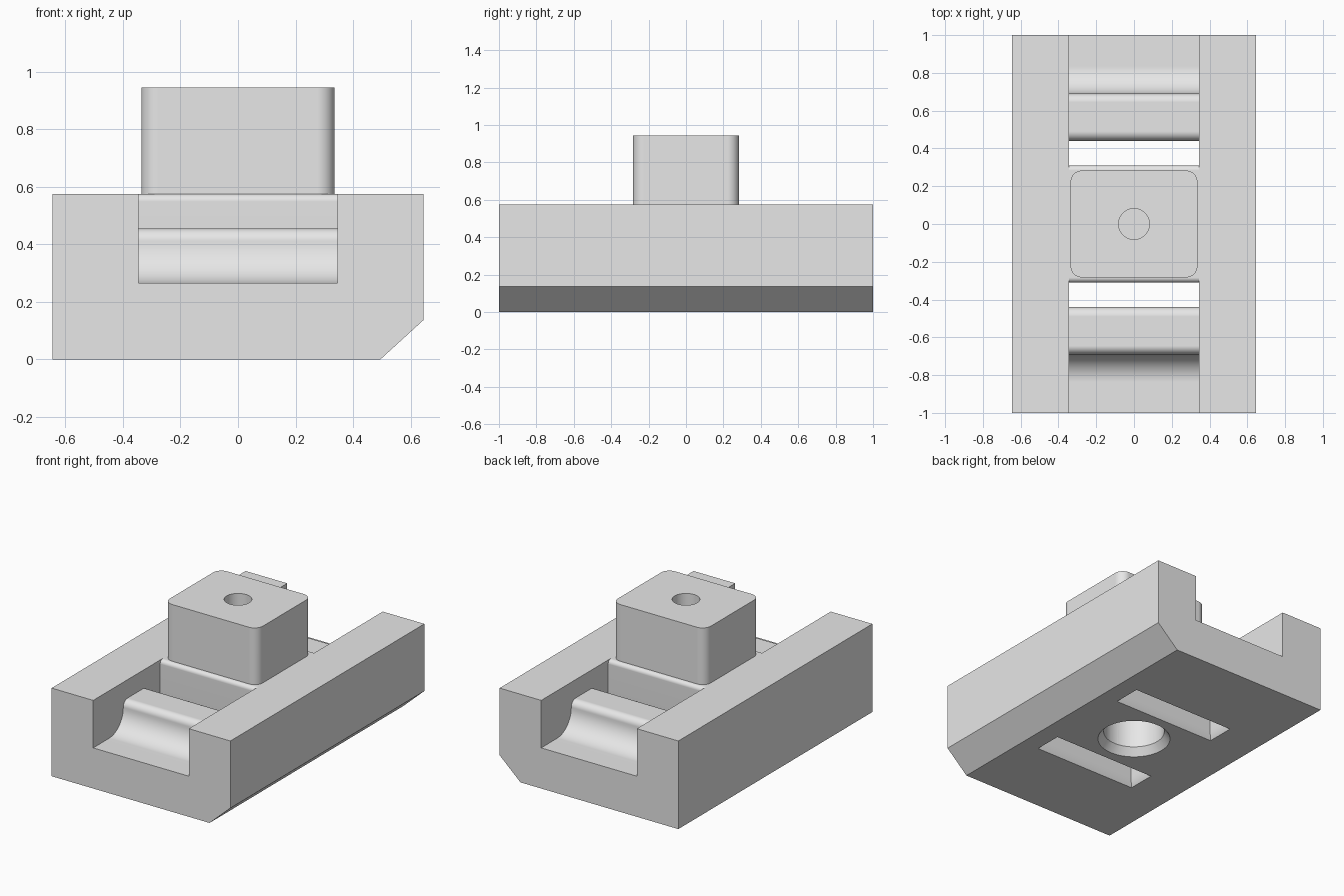
import bpy, bmesh, math
from mathutils import Vector

cube = bpy.data.objects.get("Cube")
if cube:
    bpy.data.objects.remove(cube, do_unlink=True)

grey = bpy.data.materials.new("plain_grey")
grey.use_nodes = True
grey.diffuse_color = (0.8, 0.8, 0.8, 1)
bsdf = next(n for n in grey.node_tree.nodes if n.type == 'BSDF_PRINCIPLED')
bsdf.inputs["Base Color"].default_value = (0.8, 0.8, 0.8, 1)


def loft(name, rings):
    """Closed solid through rings that have equal point counts."""
    bm = bmesh.new()
    loops = [[bm.verts.new(p) for p in ring] for ring in rings]
    n = len(loops[0])
    for a, b in zip(loops, loops[1:]):
        for i in range(n):
            bm.faces.new((a[i], a[(i + 1) % n], b[(i + 1) % n], b[i]))
    bm.faces.new(loops[0])
    bm.faces.new(loops[-1])
    bmesh.ops.recalc_face_normals(bm, faces=bm.faces)
    mesh = bpy.data.meshes.new(name)
    bm.to_mesh(mesh)
    bm.free()
    mesh.materials.append(grey)
    ob = bpy.data.objects.new(name, mesh)
    bpy.context.collection.objects.link(ob)
    return ob


def arc(cx, cy, r, start, end, steps=12):
    angles = [math.radians(start + (end - start) * i / steps) for i in range(steps + 1)]
    return [(cx + r * math.cos(a), cy + r * math.sin(a)) for a in angles]


def disc(r, z, steps=64):
    return [(x, y, z) for x, y in arc(0, 0, r, 0, 360, steps)[:-1]]


def rect(hx, hy, cy, z):
    return [(sx * hx, cy + sy * hy, z) for sx, sy in ((-1, -1), (1, -1), (1, 1), (-1, 1))]


def combine(target, tool, operation):
    """Apply a boolean and remove the tool."""
    mod = target.modifiers.new(operation.lower(), 'BOOLEAN')
    mod.operation = operation
    mod.solver = 'EXACT'
    mod.object = tool
    bpy.context.view_layer.objects.active = target
    bpy.ops.object.modifier_apply(modifier=mod.name)
    bpy.data.objects.remove(tool, do_unlink=True)


# Base block with one chamfered lower edge
W, H, CHANNEL = 0.645, 0.575, 0.345
section = [(-W, 0), (0.495, 0), (W, 0.137), (W, H), (-W, H)]
base = loft("base_with_post", [[(x, y, z) for x, z in section] for y in (-1, 1)])

# Channel ends: curved ramp, rounded ridge, slot and rounded centre edge
FLOOR, RIDGE = 0.265, 0.455
profile = [(-1.1, FLOOR)]
profile += arc(-0.835, FLOOR + 0.145, 0.145, -90, 0, 16)
profile += arc(-0.645, RIDGE - 0.045, 0.045, 180, 90)[1:]
profile += arc(-0.49, RIDGE - 0.05, 0.05, 90, 0)
profile += [(-0.44, -0.1), (-0.31, -0.1)]
profile += arc(-0.284, H - 0.026, 0.026, 180, 90)
profile += [(-0.284, 0.7), (-1.1, 0.7)]
for side in (1, -1):
    combine(base, loft("channel_cutter", [[(x, side * y, z) for y, z in profile]
                                          for x in (-CHANNEL, CHANNEL)]), 'DIFFERENCE')
    # Flared slot mouth on the underside
    cy = -0.375 * side
    combine(base, loft("slot_flare", [rect(CHANNEL + 0.054, 0.119, cy, -0.055),
                                      rect(CHANNEL - 0.027, 0.038, cy, 0.11)]), 'DIFFERENCE')

# Bore with chamfered mouth on the underside
combine(base, loft("bore_cutter", [disc(0.185, -0.1), disc(0.185, 0.45)]), 'DIFFERENCE')
combine(base, loft("bore_chamfer", [disc(0.255, -0.05), disc(0.15, 0.1)]), 'DIFFERENCE')

# Post with rounded corners and a blind hole in the top
R, PX, PY = 0.06, 0.336, 0.283
outline = []
for i, (sx, sy) in enumerate(((1, 1), (-1, 1), (-1, -1), (1, -1))):
    outline += arc(sx * (PX - R), sy * (PY - R), R, i * 90, i * 90 + 90, 10)
post = loft("post", [[(x, y, z) for x, y in outline] for z in (0.5, 0.945)])
combine(post, loft("hole_cutter", [disc(0.082, 0.65, 48), disc(0.082, 1.0, 48)]), 'DIFFERENCE')
combine(base, post, 'UNION')

# Smooth curves, crisp edges and flat large faces
bpy.ops.object.select_all(action='DESELECT')
base.select_set(True)
bpy.context.view_layer.objects.active = base
bpy.ops.object.shade_smooth_by_angle(angle=math.radians(30))
weighted = base.modifiers.new("weighted_normals", 'WEIGHTED_NORMAL')
weighted.keep_sharp = True
